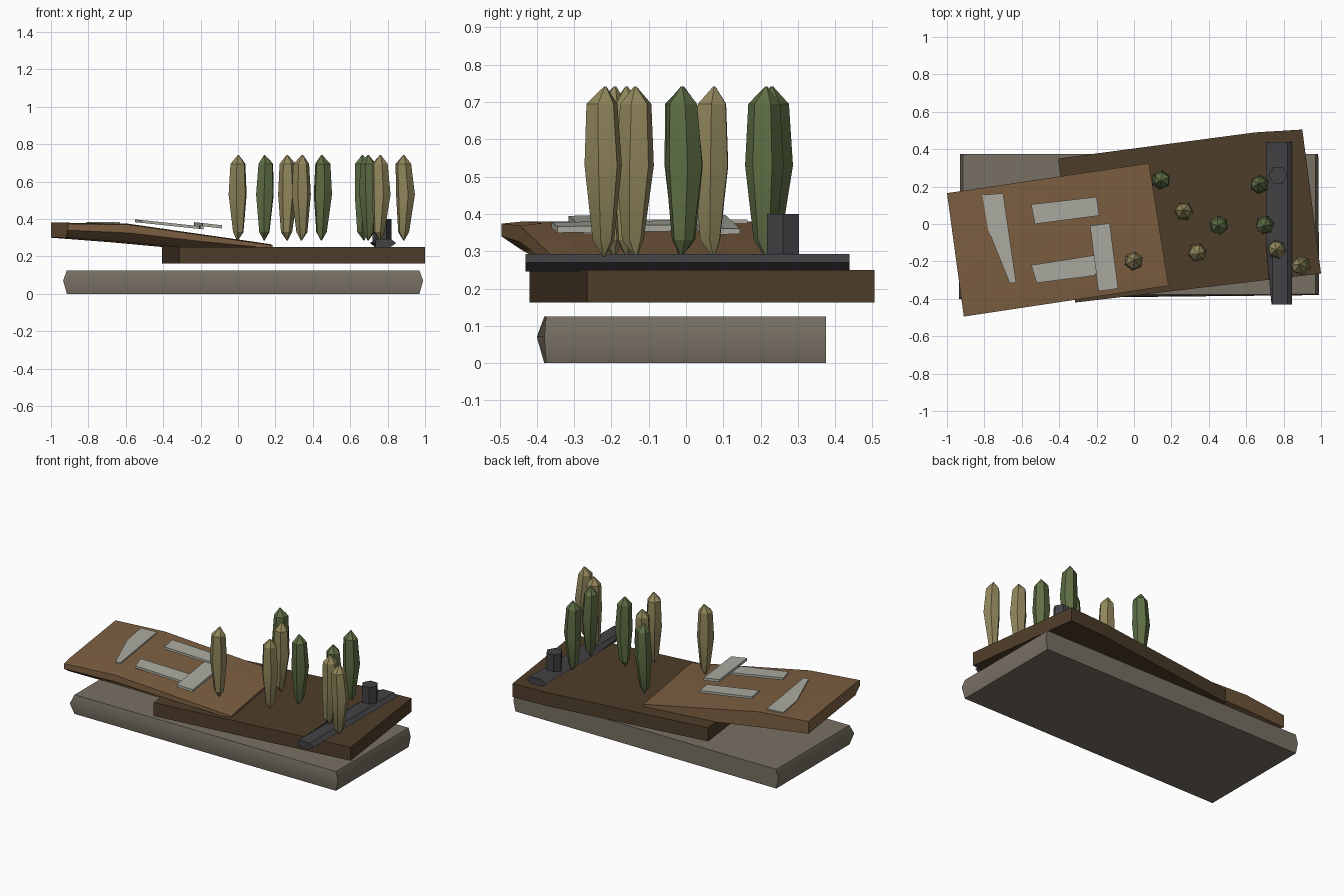
import bpy, math, random
from mathutils import Vector

random.seed(4)
cube = bpy.data.objects.get("Cube")
if cube:
    bpy.data.objects.remove(cube, do_unlink=True)


def material(name, rgb):
    m = bpy.data.materials.new(name)
    m.use_nodes = True
    m.diffuse_color = (*rgb, 1)
    m.node_tree.nodes["Principled BSDF"].inputs["Base Color"].default_value = (*rgb, 1)
    return m


STONE = material("warm grey stone", (0.185, 0.16, 0.125))
SOIL = material("dark brown soil", (0.078, 0.047, 0.023))
CLAY = material("light brown clay", (0.205, 0.115, 0.054))
PALE = material("pale grey", (0.41, 0.41, 0.36))
CHAR = material("charcoal", (0.055, 0.055, 0.061))
GREEN = material("leaf green", (0.112, 0.156, 0.058))
OLIVE = material("dry olive", (0.285, 0.243, 0.108))


def loft(name, rings, mat, smooth=None):
    """Skin equal-length rings of points and cap both ends."""
    n = len(rings[0])
    verts = [p for ring in rings for p in ring]
    faces = [list(range(n))[::-1], [len(verts) - n + i for i in range(n)]]
    for r in range(len(rings) - 1):
        for i in range(n):
            j = (i + 1) % n
            faces.append([r * n + i, r * n + j, (r + 1) * n + j, (r + 1) * n + i])
    mesh = bpy.data.meshes.new(name)
    mesh.from_pydata(verts, [], faces)
    mesh.materials.append(mat)
    obj = bpy.data.objects.new(name, mesh)
    bpy.context.collection.objects.link(obj)
    bpy.ops.object.select_all(action="DESELECT")
    obj.select_set(True)
    bpy.context.view_layer.objects.active = obj
    # Make every face point outwards
    bpy.ops.object.mode_set(mode="EDIT")
    bpy.ops.mesh.select_all(action="SELECT")
    bpy.ops.mesh.normals_make_consistent(inside=False)
    bpy.ops.object.mode_set(mode="OBJECT")
    if smooth:
        bpy.ops.object.shade_smooth_by_angle(angle=math.radians(smooth))
    return obj


def circle(x, y, z, r, sides=6, turn=0.0):
    return [(x + r * math.cos(turn + math.tau * i / sides),
             y + r * math.sin(turn + math.tau * i / sides), z) for i in range(sides)]


def plate(name, outline, height, thick, mat):
    """Thin slab whose bottom follows height(x)."""
    return loft(name, [[(x, y, height(x) + d) for x, y in outline] for d in (0, thick)], mat)


# Stone base with slightly bulging ends and front
base = [(-0.915, -0.38), (0.97, -0.375), (0.97, 0.375), (-0.915, 0.375)]
bulge = [(-0.935, -0.4), (0.99, -0.38), (0.985, 0.375), (-0.93, 0.375)]
loft("stone_base", [[(x, y, z) for x, y in ring]
                    for ring, z in ((base, 0), (bulge, 0.07), (base, 0.125))], STONE, 40)

# Dark soil layer, turned a little on the base
soil = [(-0.315, -0.42), (1.0, -0.265), (0.9, 0.505), (0.65, 0.49), (-0.405, 0.35)]
plate("soil_layer", soil, lambda x: 0.162, 0.088, SOIL)

# Clay ramp: cross-sections along its length, flat at the high end then sloping down
back_a, back_b = Vector((-1.0, 0.165)), Vector((0.08, 0.325))
front_a, front_b = Vector((-0.91, -0.495)), Vector((0.185, -0.33))
sections = []
for t, top, bottom in ((0, 0.38, 0.3), (0.3, 0.375, 0.275), (0.65, 0.32, 0.24), (1, 0.265, 0.22)):
    b, f = back_a.lerp(back_b, t), front_a.lerp(front_b, t)
    inward = (b - f) * 0.09
    sections.append([(*b, top), (*(f + inward), top), (*f, top - 0.006),
                     (*f, (top + bottom) / 2), (*(f + inward), bottom), (*b, bottom)])
loft("clay_ramp", sections, CLAY, 50)

# Pale slabs laid on and just above the ramp
slope = lambda x: 0.325 - 0.105 * x
plate("pale_tapered_slab", [(-0.81, 0.155), (-0.78, -0.03), (-0.665, -0.315), (-0.63, -0.315),
                            (-0.7, 0.165)], lambda x: 0.37, 0.015, PALE)
plate("pale_back_bar", [(-0.55, 0.105), (-0.53, 0), (-0.185, 0.045), (-0.2, 0.145)],
      slope, 0.015, PALE)
plate("pale_front_bar", [(-0.55, -0.22), (-0.52, -0.315), (-0.205, -0.275), (-0.2, -0.165)],
      slope, 0.015, PALE)
plate("pale_cross_bar", [(-0.235, -0.01), (-0.19, -0.36), (-0.085, -0.345), (-0.13, 0.005)],
      lambda x: 0.34 - 0.11 * x, 0.017, PALE)

# Charcoal log lying across the right end, with an upright stump
log = [(0.705, 0.272), (0.735, 0.248), (0.81, 0.246), (0.845, 0.27), (0.82, 0.292), (0.74, 0.292)]
near = [(max(x, 0.735), z) for x, z in log]
loft("fallen_log", [[(x, -0.43, z) for x, z in near], [(x, -0.1, z) for x, z in log],
                    [(x, 0.438, z) for x, z in log]], CHAR)
loft("log_stump", [circle(0.77, 0.26, 0.27, 0.05), circle(0.77, 0.26, 0.4, 0.05)], CHAR)

# Slender faceted trees: narrow foot, wide middle, pointed tip
TREE_PROFILE = [(0.285, 0.003), (0.33, 0.03), (0.53, 0.052), (0.695, 0.043), (0.742, 0.003)]
trees = {
    GREEN: [(0.145, 0.23), (0.45, -0.01), (0.67, 0.21), (0.695, -0.01)],
    OLIVE: [(0.265, 0.07), (0.34, -0.155), (0, -0.195), (0.76, -0.14), (0.89, -0.22)],
}
for mat, spots in trees.items():
    label = "green_tree" if mat is GREEN else "olive_tree"
    for k, (x, y) in enumerate(spots, 1):
        turn = random.uniform(0, math.tau)
        rings = []
        for z, r in TREE_PROFILE:
            dx, dy = random.uniform(-0.006, 0.006), random.uniform(-0.006, 0.006)
            rings.append(circle(x + dx, y + dy, z, r, 6, turn))
        loft(f"{label}_{k}", rings, mat, 25)
